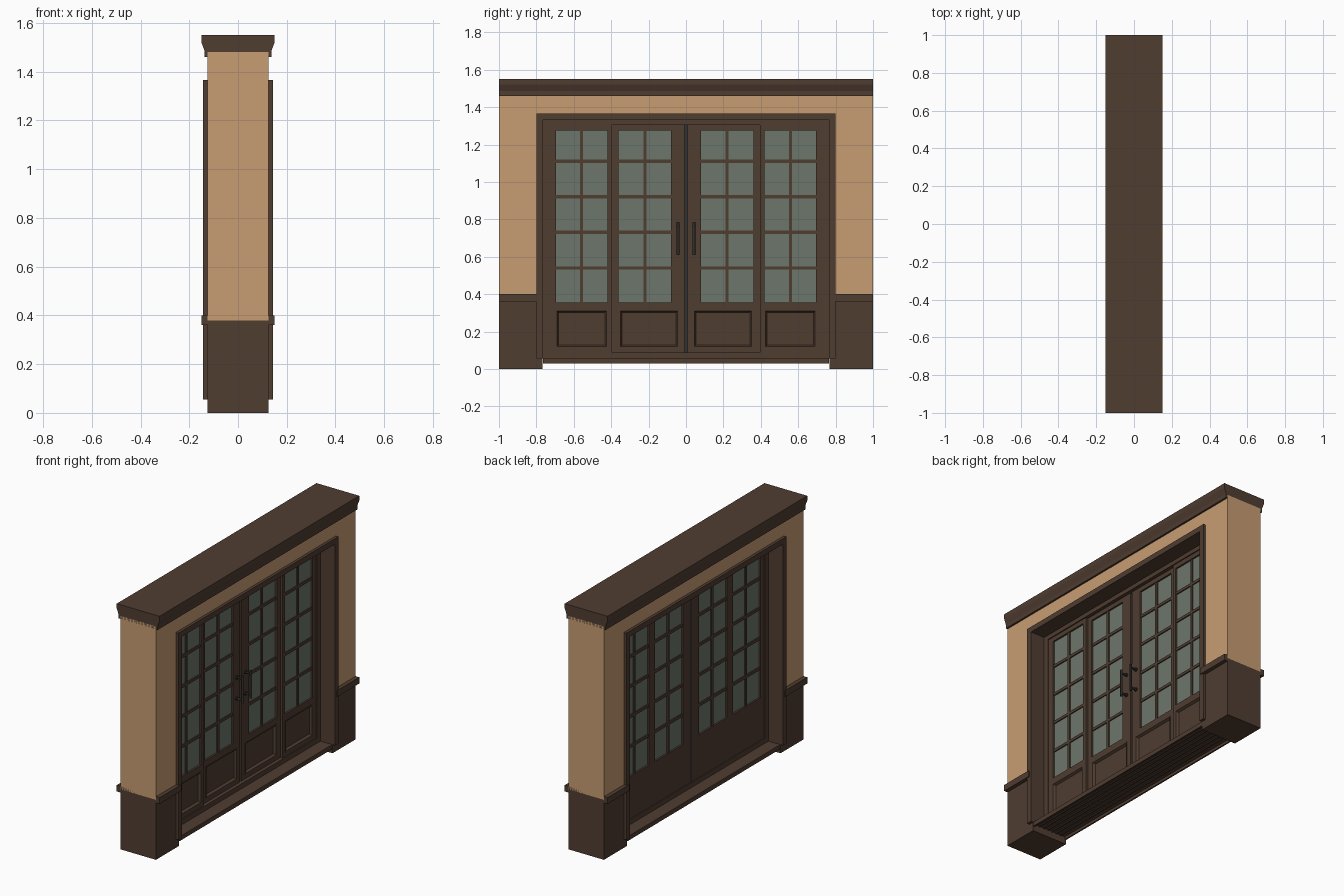
import bpy, bmesh
from mathutils import Matrix

if "Cube" in bpy.data.objects:
    bpy.data.objects.remove(bpy.data.objects["Cube"])


def mat(name, r, g, b):
    m = bpy.data.materials.new(name)
    m.diffuse_color = (r, g, b, 1)
    m.use_nodes = True
    m.node_tree.nodes["Principled BSDF"].inputs["Base Color"].default_value = m.diffuse_color
    return m


WOOD = mat("dark_wood", 0.08, 0.047, 0.031)
PLASTER = mat("plaster", 0.58, 0.34, 0.17)
GLASS = mat("glass", 0.15, 0.18, 0.145)
METAL = mat("dark_metal", 0.035, 0.033, 0.03)


def finish(name, bm, m):
    bmesh.ops.recalc_face_normals(bm, faces=bm.faces)
    me = bpy.data.meshes.new(name)
    bm.to_mesh(me)
    bm.free()
    me.materials.append(m)
    ob = bpy.data.objects.new(name, me)
    bpy.context.collection.objects.link(ob)
    return ob


def boxes(name, items, m):
    """One object from boxes given as (x0, x1, y0, y1, z0, z1)."""
    bm = bmesh.new()
    for x0, x1, y0, y1, z0, z1 in items:
        M = (Matrix.Translation(((x0 + x1) / 2, (y0 + y1) / 2, (z0 + z1) / 2))
             @ Matrix.Diagonal((abs(x1 - x0), abs(y1 - y0), abs(z1 - z0), 1)))
        bmesh.ops.create_cube(bm, size=1, matrix=M)
    return finish(name, bm, m)


def extrude_y(name, prof, y0, y1, m):
    """Profile of (x, z) points extruded along y."""
    bm = bmesh.new()
    f = bm.faces.new([bm.verts.new((x, y0, z)) for x, z in prof])
    r = bmesh.ops.extrude_face_region(bm, geom=[f])
    vs = [v for v in r["geom"] if isinstance(v, bmesh.types.BMVert)]
    bmesh.ops.translate(bm, verts=vs, vec=(0, y1 - y0, 0))
    return finish(name, bm, m)


def frame(name, y0, y1, z0, z1, prof, m, closed=True):
    """Mitred frame: profile of (inset, x) swept round a rectangle."""
    bm = bmesh.new()
    b = 1 if closed else 0
    corners = [(y0, z0, 1, b), (y0, z1, 1, -1), (y1, z1, -1, -1), (y1, z0, -1, b)]
    rings = [[bm.verts.new((x, y + sy * i, z + sz * i)) for i, x in prof]
             for y, z, sy, sz in corners]
    n = len(prof)
    for k in range(4 if closed else 3):
        a, c = rings[k], rings[(k + 1) % 4]
        for j in range(n):
            bm.faces.new((a[j], a[(j + 1) % n], c[(j + 1) % n], c[j]))
    if not closed:
        bm.faces.new(rings[0])
        bm.faces.new(rings[3])
    return finish(name, bm, m)


# Wall with opening, panelled base and chair rail
boxes("wall", [(-.125, .125, -1, -.78, .38, 1.48), (-.125, .125, .78, 1, .38, 1.48),
               (-.125, .125, -.78, .78, 1.35, 1.48)], PLASTER)
for s, side in ((-1, "left"), (1, "right")):
    boxes("wainscot_" + side, [(-.125, .125, s * .768, s, 0, .055),
                               (-.125, .125, s * .78, s, .055, .38)], WOOD)
    boxes("chair_rail_" + side, [(-.15, .15, s * .78, s, .36, .40)], WOOD)

# Crown moulding
half = [(.137, 1.46), (.137, 1.485), (.15, 1.52), (.15, 1.55)]
extrude_y("crown_moulding", half + [(-x, z) for x, z in reversed(half)], -1, 1, WOOD)

# Door casing lining the opening, and inner door frame
frame("door_casing", -.80, .80, .055, 1.365,
      [(0, -.143), (0, .143), (.035, .143), (.035, -.143)], WOOD, closed=False)
frame("door_frame", -.765, .765, .055, 1.335,
      [(0, -.042), (0, .042), (.032, .042), (.032, -.042)], WOOD)

# Threshold with hanging lips and ribs underneath
sill = [(-.125, .125, -.765, .765, .045, .056)]
sill += [(s * .115, s * .125, -.765, .765, .028, .05) for s in (-1, 1)]
sill += [(x - .005, x + .005, -.765, .765, .04, .05) for x in (-.08, -.048, -.016, .016, .048, .08)]
boxes("threshold", sill, WOOD)

# Four door leaves: (y0, y1, glass y0, y1, panel y0, y1, front x)
B, Z0, ZM, Z1 = -.035, .085, .355, 1.306
leaves = {"outer": (.395, .735, .42, .695, .42, .695, .035),
          "centre": (.007, .395, .08, .36, .04, .355, .02)}
for s, side in ((-1, "left"), (1, "right")):
    for kind, (y0, y1, g0, g1, p0, p1, xf) in leaves.items():
        n = f"{kind}_door_{side}"
        parts = [(B, xf, y0, p0, Z0, ZM), (B, xf, p1, y1, Z0, ZM),
                 (B, xf, p0, p1, Z0, .115), (B, xf, p0, p1, .315, ZM),
                 (B, xf - .012, p0, p1, .115, .315),
                 (B, xf, y0, g0, ZM, Z1), (B, xf, g1, y1, ZM, Z1),
                 (B, xf, g0, g1, 1.275, Z1)]
        gm = (g0 + g1) / 2
        parts.append((B + .003, xf - .003, gm - .008, gm + .008, ZM, 1.275))
        parts += [(B + .003, xf - .004, g0, g1, z - .009, z + .009)
                  for z in (.54, .73, .92, 1.11)]
        boxes(n, [(a, b, s * c, s * d, e, f) for a, b, c, d, e, f in parts], WOOD)
        boxes(n + "_glass", [(B + .011, xf - .011, s * g0, s * g1, ZM, 1.275)], GLASS)
        lo, hi = sorted((s * p0, s * p1))
        frame(n + "_panel_moulding", lo, hi, .115, .315,
              [(0, xf - .014), (0, xf + .003), (.006, xf + .003), (.015, xf - .014)], WOOD)

    # Pull handle: upright bar on two posts
    bm = bmesh.new()
    y = s * .043
    cyl = dict(cap_ends=True, segments=12)
    bmesh.ops.create_cone(bm, radius1=.008, radius2=.008, depth=.175,
                          matrix=Matrix.Translation((.06, y, .697)), **cyl)
    for z in (.63, .764):
        R = Matrix.Rotation(1.5707963, 4, 'Y')
        bmesh.ops.create_cone(bm, radius1=.007, radius2=.007, depth=.045,
                              matrix=Matrix.Translation((.04, y, z)) @ R, **cyl)
        bmesh.ops.create_cone(bm, radius1=.012, radius2=.012, depth=.008,
                              matrix=Matrix.Translation((.022, y, z)) @ R, **cyl)
    h = finish("handle_" + side, bm, METAL)
    bpy.context.view_layer.objects.active = h
    h.select_set(True)
    bpy.ops.object.shade_smooth_by_angle()
    h.select_set(False)

# Strip closing the gap where the centre doors meet
boxes("meeting_strip", [(B, 0, -.01, .01, Z0, Z1)], METAL)
